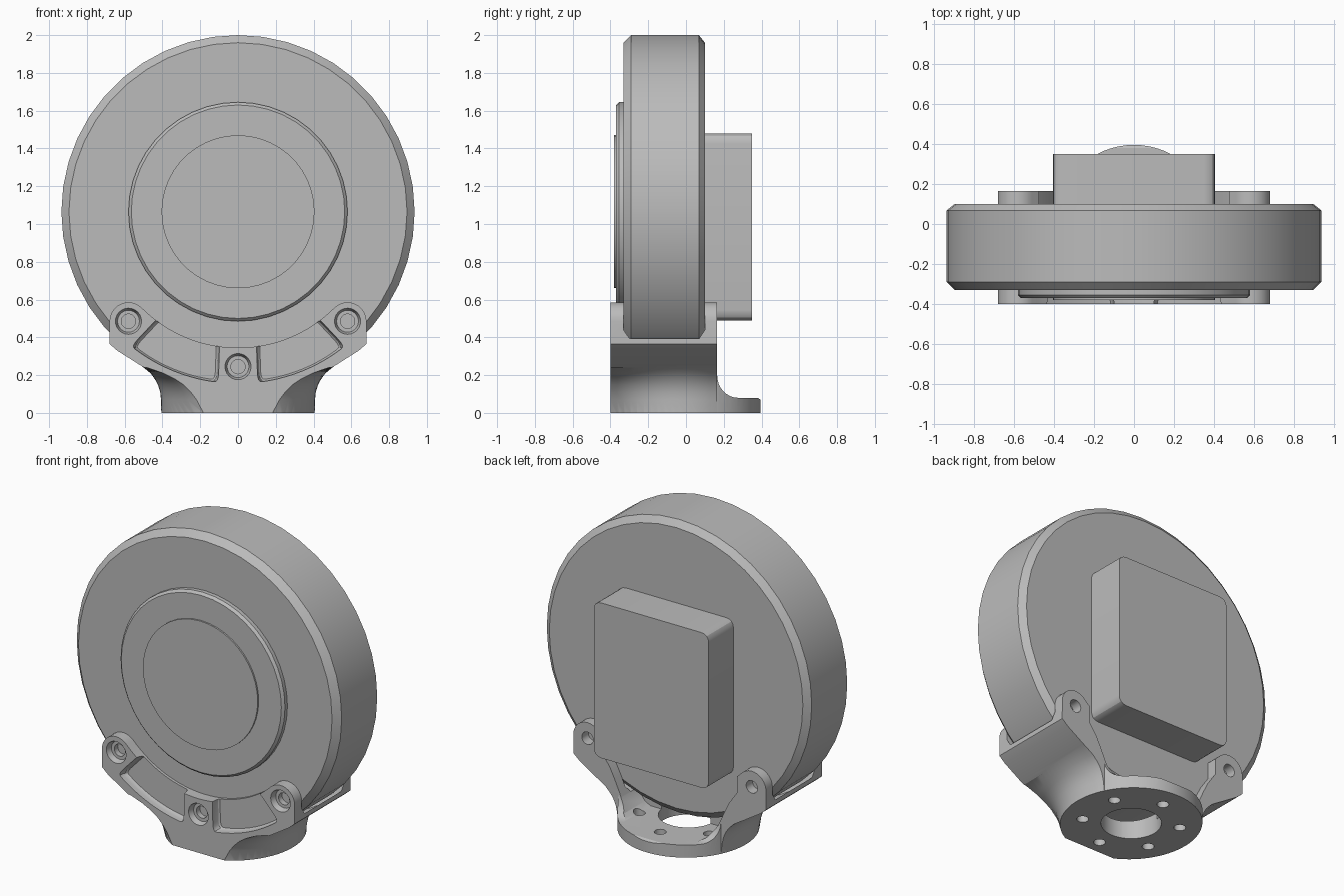
import bpy, bmesh, math
from mathutils import Vector

if "Cube" in bpy.data.objects:
    bpy.data.objects.remove(bpy.data.objects["Cube"], do_unlink=True)

grey = bpy.data.materials.new("machined_grey")
grey.use_nodes = True
grey.diffuse_color = (0.5, 0.5, 0.5, 1)
grey.node_tree.nodes["Principled BSDF"].inputs["Base Color"].default_value = (0.5, 0.5, 0.5, 1)

HUB_Z = 1.065      # height of the wheel axis
BOLT_R = 0.82      # bolt circle around the axis
BASE_Y = -0.025    # centre of the round foot
FRONT, REAR = -0.40, 0.165


def loft(name, rings):
    """Solid through a list of equal-length rings of 3D points."""
    bm = bmesh.new()
    rows = [[bm.verts.new(p) for p in ring] for ring in rings]
    n = len(rows[0])
    for a, b in zip(rows, rows[1:]):
        for i in range(n):
            j = (i + 1) % n
            bm.faces.new((a[i], a[j], b[j], b[i]))
    bm.faces.new(rows[0])
    bm.faces.new(rows[-1])
    bmesh.ops.recalc_face_normals(bm, faces=bm.faces)
    mesh = bpy.data.meshes.new(name)
    bm.to_mesh(mesh)
    bm.free()
    mesh.materials.append(grey)
    obj = bpy.data.objects.new(name, mesh)
    bpy.context.collection.objects.link(obj)
    return obj


def prism_y(name, pts, y0, y1):
    return loft(name, [[(x, y, z) for x, z in pts] for y in (y0, y1)])


def lathe(name, profile, x=0, z=HUB_Z, n=44):
    """Solid of (radius, y) rings around an axis along y."""
    turn = [math.tau * i / n for i in range(n)]
    return loft(name, [[(x + r * math.sin(t), y, z + r * math.cos(t)) for t in turn]
                       for r, y in profile])


def post(name, r, x, y, z0, z1, n=48, sx=1):
    turn = [math.tau * i / n for i in range(n)]
    return loft(name, [[(x + sx * r * math.cos(t), y + r * math.sin(t), z) for t in turn]
                       for z in (z0, z1)])


def arc(cx, cz, r, start, end, n):
    angles = [math.radians(start + (end - start) * i / n) for i in range(n + 1)]
    return [(cx + r * math.cos(a), cz + r * math.sin(a)) for a in angles]


def rounded(pts, r, n=4):
    """Round every corner of a 2D outline."""
    out = []
    for i, p in enumerate(pts):
        p = Vector(p)
        a, b = Vector(pts[i - 1]) - p, Vector(pts[(i + 1) % len(pts)]) - p
        s = p + a.normalized() * min(r, a.length * 0.45)
        e = p + b.normalized() * min(r, b.length * 0.45)
        for k in range(n + 1):
            t = k / n
            out.append(tuple(s * (1 - t) ** 2 + p * 2 * t * (1 - t) + e * t * t))
    return out


def mirrored(half):
    """Close a right-hand outline with its mirror image."""
    return half + [(-x, z) for x, z in reversed(half)]


def combine(target, tool, operation):
    mod = target.modifiers.new("join", 'BOOLEAN')
    mod.operation, mod.solver, mod.object = operation, 'EXACT', tool
    bpy.context.view_layer.objects.active = target
    bpy.ops.object.modifier_apply(modifier=mod.name)
    bpy.data.objects.remove(tool, do_unlink=True)


# Wheel-shaped housing, stepped front cap and rear box
housing = lathe("motor_housing", [(0.895, 0.10), (0.935, 0.068), (0.935, -0.29), (0.895, -0.33)])
cap = lathe("front_cap", [(0.58, -0.32), (0.58, -0.355), (0.565, -0.37)])
disc = lathe("front_disc", [(0.405, -0.36), (0.405, -0.38)])
box_outline = rounded([(-0.405, 0.49), (0.405, 0.49), (0.405, 1.48), (-0.405, 1.48)], 0.055)
box = prism_y("rear_box", box_outline, 0.09, 0.35)

# Foot: round flange with a fillet sweeping up to the back of the bracket
bracket = post("bracket", 0.42, 0, BASE_Y, 0, 0.24, 64, 0.967)
fillet = [(0.165 + 0.11 * (1 - math.cos(t)), 0.20 - 0.12 * math.sin(t))
          for t in (math.pi / 2 * i / 8 for i in range(9))]
side = [(FRONT, 0), (0.41, 0), (0.41, 0.06), (0.38, 0.08)] + fillet[::-1] + [(REAR, 0.3), (FRONT, 0.3)]
combine(bracket, loft("foot_side", [[(x, y, z) for y, z in side] for x in (-0.6, 0.6)]), 'INTERSECT')

# Neck: blends from the round foot to the full-width yoke
ys = [FRONT + (REAR - FRONT) * i / 16 for i in range(17)]


def neck_ring(z, chord, width):
    half = []
    for y in ys:
        bulge = (0.967 * math.sqrt(0.42 ** 2 - (y - BASE_Y) ** 2) - 0.183) / (0.406 - 0.183)
        half.append((chord + (width - chord) * bulge, y))
    return [(x, y, z) for x, y in mirrored(half)]


sections = [(0, 0.183, 0.406), (0.07, 0.22, 0.408), (0.11, 0.25, 0.412), (0.15, 0.29, 0.424),
            (0.18, 0.335, 0.441), (0.21, 0.395, 0.463), (0.25, 0.51, 0.512)]
combine(bracket, loft("neck", [neck_ring(*s) for s in sections]), 'UNION')

# Yoke: arms ending in round bosses, with a concentric inner edge
boss_x = BOLT_R * math.sin(math.pi / 4)
boss_z = HUB_Z - boss_x
yoke = [(0, 0.24), (0.495, 0.24), (0.52, 0.254), (0.64, 0.33), (0.68, 0.365)]
yoke += arc(boss_x, boss_z, 0.10, 0, 135, 12)
yoke += arc(0, HUB_Z, 0.72, -45, -90, 16)[1:]
yoke_outline = yoke + [(-x, z) for x, z in reversed(yoke[1:-1])]
combine(bracket, prism_y("yoke", yoke_outline, FRONT, REAR), 'UNION')

# Clearance for the housing
combine(bracket, lathe("clearance", [(0.925, -0.33), (0.955, -0.30), (0.955, 0.07), (0.925, 0.10)], n=88), 'DIFFERENCE')

# Open back between the rear ears
opening = mirrored([(0.25, 0.08), (0.29, 0.10), (0.34, 0.17), (0.39, 0.28),
                    (0.42, 0.34), (0.475, 0.42), (0.475, 0.8)])
combine(bracket, prism_y("rear_opening", opening, 0.0, 0.5), 'DIFFERENCE')

# Recessed pockets between the front bosses
for sign in (-1, 1):
    pocket = arc(0, HUB_Z, 0.91, -83.5, -51.5, 10) + arc(0, HUB_Z, 0.69, -53, -82, 8)
    pocket = [(sign * x, z) for x, z in rounded(pocket, 0.05)]
    mx = sum(p[0] for p in pocket) / len(pocket)
    mz = sum(p[1] for p in pocket) / len(pocket)
    rings = []
    for y, s in ((-0.41, 1), (-0.375, 0.98), (-0.355, 0.95), (-0.348, 0.91)):
        rings.append([(mx + (x - mx) * s, y, mz + (z - mz) * s) for x, z in pocket])
    combine(bracket, loft("pocket", rings), 'DIFFERENCE')

# Countersunk front screw holes
for x, z in ((-boss_x, boss_z), (0, HUB_Z - BOLT_R), (boss_x, boss_z)):
    sink = [(0.072, -0.41), (0.068, -0.395), (0.058, -0.365), (0.038, -0.365), (0.038, -0.32)]
    combine(bracket, lathe("front_screw_hole", sink, x, z, 24), 'DIFFERENCE')

# Plain holes through the rear ears
for x in (-boss_x, boss_x):
    combine(bracket, lathe("ear_hole", [(0.04, 0.05), (0.04, 0.3)], x, boss_z, 24), 'DIFFERENCE')

# Central bore and six mounting holes in the foot
combine(bracket, post("bore", 0.175, 0, BASE_Y, -0.1, 0.2), 'DIFFERENCE')
for i in range(6):
    a = math.radians(30 + 60 * i)
    hole = post("foot_hole", 0.035, 0.285 * math.cos(a), BASE_Y + 0.285 * math.sin(a), -0.1, 0.18, 20)
    combine(bracket, hole, 'DIFFERENCE')

# Smooth shading with crisp edges
for obj in (housing, cap, disc, box, bracket):
    bpy.ops.object.select_all(action='DESELECT')
    obj.select_set(True)
    bpy.context.view_layer.objects.active = obj
    bpy.ops.object.shade_smooth_by_angle(angle=math.radians(28))
